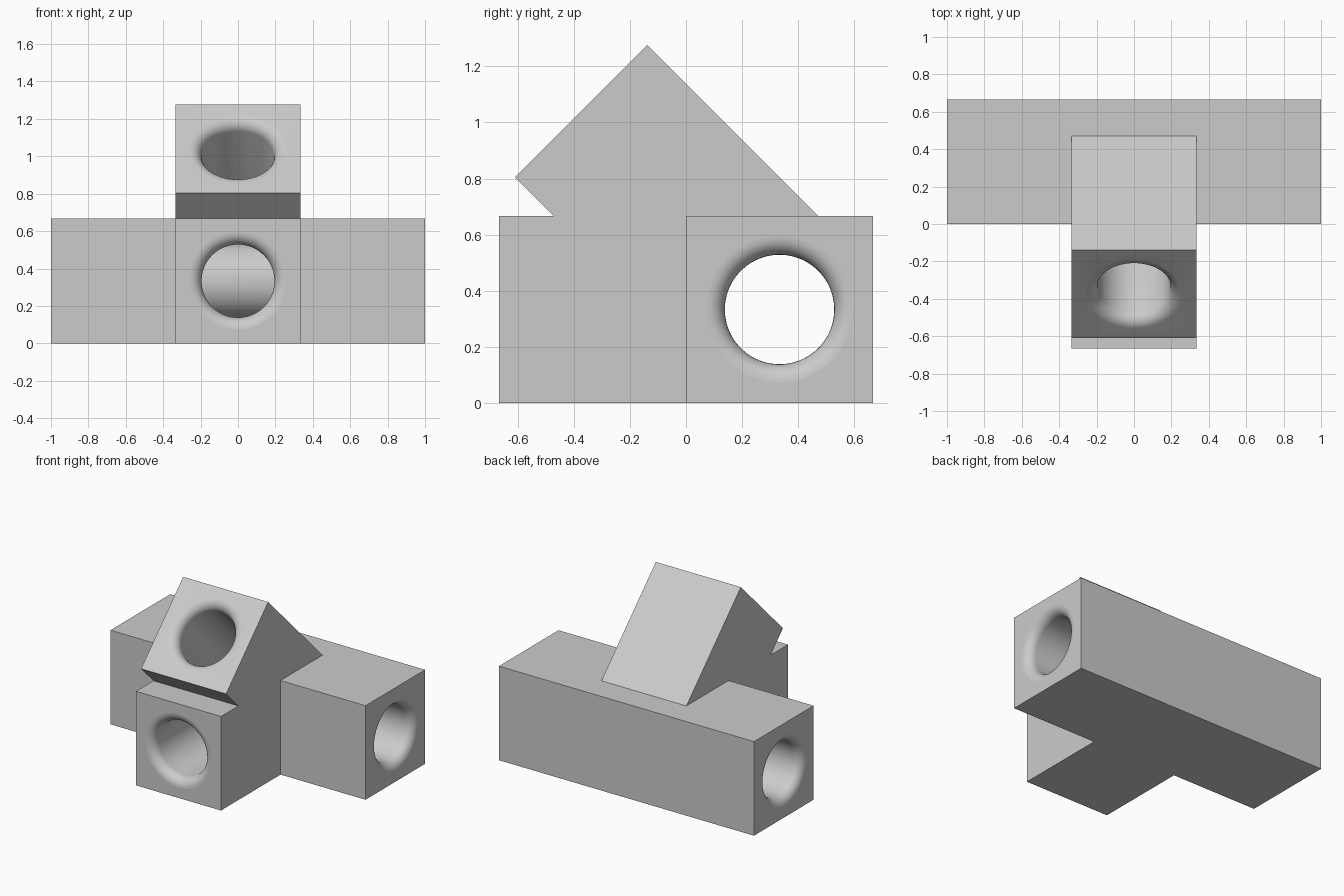
import bpy, bmesh, math
from mathutils import Vector

if "Cube" in bpy.data.objects:
    bpy.data.objects.remove(bpy.data.objects["Cube"])

T = 1 / 3           # half thickness of every arm
R = 0.195           # bore radius
F = 0.065           # rounding at the bore mouths
SEG = 64
CENTRE = Vector((0, T, T))
DIAG = Vector((0, -1, 1)).normalized()

grey = bpy.data.materials.new("light_grey")
grey.diffuse_color = (0.6, 0.6, 0.6, 1)
grey.use_nodes = True
grey.node_tree.nodes["Principled BSDF"].inputs["Base Color"].default_value = grey.diffuse_color


def finish(name, bm):
    bmesh.ops.recalc_face_normals(bm, faces=bm.faces[:])
    me = bpy.data.meshes.new(name)
    bm.to_mesh(me)
    bm.free()
    me.materials.append(grey)
    ob = bpy.data.objects.new(name, me)
    bpy.context.collection.objects.link(ob)
    return ob


def prism(name, pts, offset):
    """Extrude a closed outline along an offset."""
    bm = bmesh.new()
    f = bm.faces.new([bm.verts.new(p) for p in pts])
    r = bmesh.ops.extrude_face_region(bm, geom=[f])
    vs = [v for v in r["geom"] if isinstance(v, bmesh.types.BMVert)]
    bmesh.ops.translate(bm, verts=vs, vec=offset)
    return finish(name, bm)


def turned(name, profile, axis):
    """Solid of revolution about an axis through the bar centre."""
    bm = bmesh.new()
    q = axis.to_track_quat('Z', 'Y')
    rings = []
    for t, r in profile:
        ring = []
        for i in range(SEG):
            a = 2 * math.pi * (i + 0.5) / SEG
            ring.append(bm.verts.new(CENTRE + q @ Vector((r * math.cos(a), r * math.sin(a), t))))
        rings.append(ring)
    for a, b in zip(rings, rings[1:]):
        for i in range(SEG):
            j = (i + 1) % SEG
            bm.faces.new((a[i], a[j], b[j], b[i]))
    bm.faces.new(rings[0])
    bm.faces.new(rings[-1])
    return finish(name, bm)


def mouth(end=1.0, n=8):
    """Rounded flare from bore radius out to the end face."""
    pts = []
    for k in range(n + 1):
        a = k / n * math.pi / 2
        pts.append((end - F + F * math.sin(a), R + F * (1 - math.cos(a))))
    return pts + [(end + 0.05, R + F)]


def combine(target, other, op):
    m = target.modifiers.new(op.lower(), 'BOOLEAN')
    m.operation, m.solver, m.object = op, 'EXACT', other
    bpy.context.view_layer.objects.active = target
    bpy.ops.object.modifier_apply(modifier=m.name)
    bpy.data.objects.remove(other, do_unlink=True)


# T-shaped base: cross bar plus front arm
half = [(T, -2 * T), (T, 0), (1, 0), (1, 2 * T)]
outline = half + [(-x, y) for x, y in reversed(half)]
body = prism("three_way_connector", [(x, y, 0) for x, y in outline], (0, 0, 2 * T))

# Sloping arm, rising forward at 45 degrees
side = Vector((0, 1, 1)).normalized() * T
arm = prism("sloping_arm",
            [CENTRE + Vector((-T, 0, 0)) + p for p in
             (-side, side, side + DIAG, -side + DIAG)], (2 * T, 0, 0))
combine(body, arm, 'UNION')

# Bores in the front and sloping arms
for direction in (Vector((0, -1, 0)), DIAG):
    combine(body, turned("arm_bore", [(0, R)] + mouth(), direction), 'DIFFERENCE')

# Thin wall that separates the cross bore from the arm bores
combine(body, turned("inner_sleeve", [(-0.32, R + 0.008), (0.32, R + 0.008)],
                     Vector((1, 0, 0))), 'UNION')

# Cross bore right through the bar
m = mouth()
combine(body, turned("cross_bore", [(-t, r) for t, r in reversed(m)] + m,
                     Vector((1, 0, 0))), 'DIFFERENCE')

# Smooth bores, crisp outer edges
bpy.ops.object.select_all(action='DESELECT')
body.select_set(True)
bpy.context.view_layer.objects.active = body
bpy.ops.object.shade_smooth_by_angle(angle=math.radians(30))
